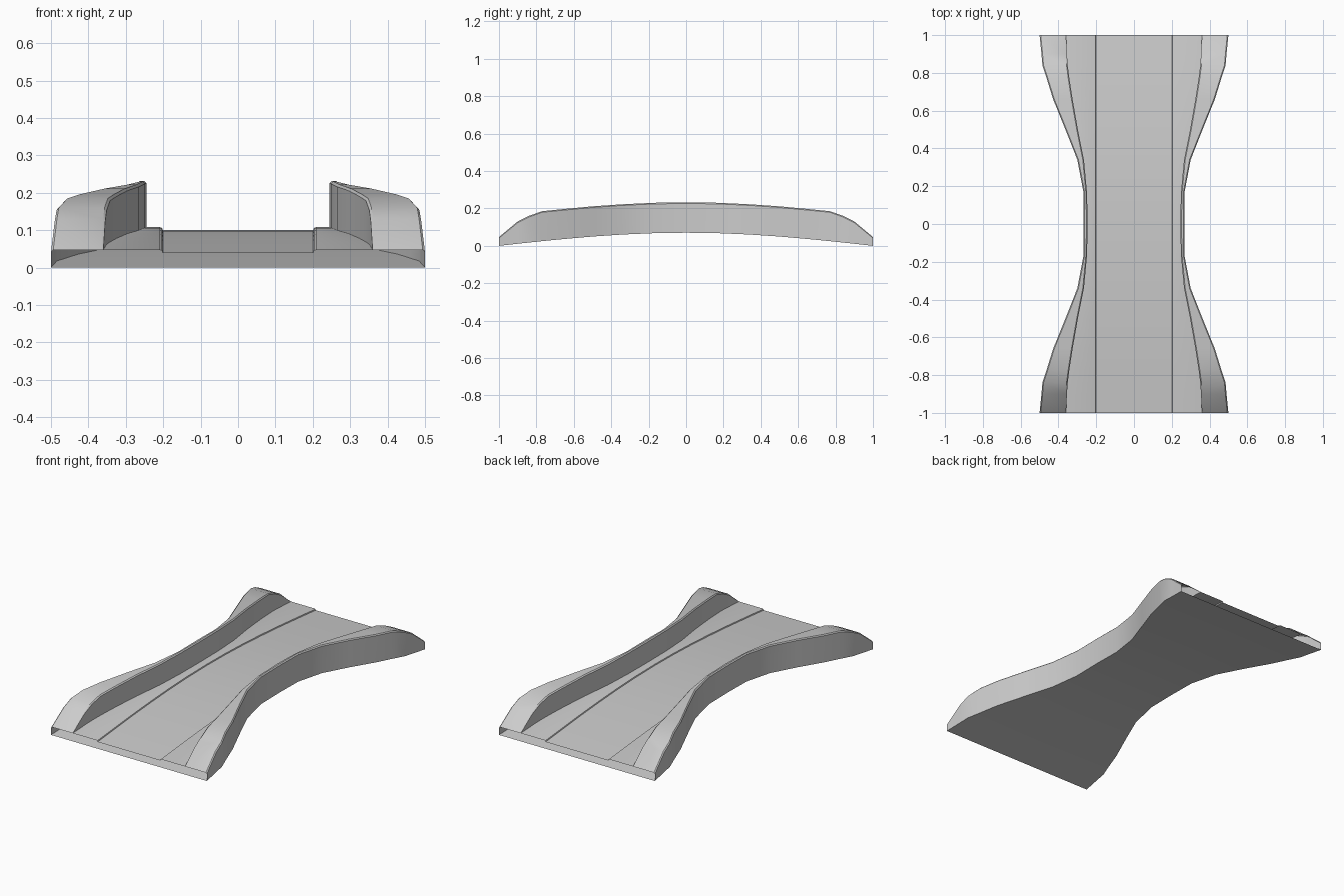
import bpy
from math import cos, pi

if "Cube" in bpy.data.objects:
    bpy.data.objects.remove(bpy.data.objects["Cube"])

# Half-length stations: y, outer half-width, inner wall half-width, parapet top
HALF = [
    (0.00, 0.268, 0.245, 0.232),
    (0.17, 0.268, 0.249, 0.230),
    (0.34, 0.300, 0.265, 0.222),
    (0.50, 0.363, 0.297, 0.211),
    (0.66, 0.428, 0.325, 0.196),
    (0.77, 0.462, 0.342, 0.185),
    (0.84, 0.485, 0.351, 0.160),
    (0.90, 0.490, 0.355, 0.130),
    (1.00, 0.500, 0.360, 0.047),
]
STATIONS = [(-s[0],) + s[1:] for s in HALF[:0:-1]] + HALF


def arch(y, end, rise):
    return end + rise * cos(pi * y / 2)


def loft(name, profile):
    """Sweep a half cross-section through all stations and mirror it in x."""
    rings = [[(x, s[0], z) for x, z in profile(*s)] for s in STATIONS]
    n = len(rings[0])
    verts = [v for r in rings for v in r]
    faces = [(j * n + i, j * n + i + 1, (j + 1) * n + i + 1, (j + 1) * n + i)
             for j in range(len(rings) - 1) for i in range(n - 1)]
    mesh = bpy.data.meshes.new(name)
    mesh.from_pydata(verts, [], faces)
    obj = bpy.data.objects.new(name, mesh)
    bpy.context.collection.objects.link(obj)
    mirror = obj.modifiers.new("Mirror", "MIRROR")
    mirror.merge_threshold = 0.0005
    bpy.ops.object.select_all(action="DESELECT")
    obj.select_set(True)
    bpy.context.view_layer.objects.active = obj
    bpy.ops.object.shade_smooth_by_angle(angle=0.5)
    return obj


# Roadway with bevelled kerb and side walk
def deck(y, outer, inner, top):
    z = arch(y, 0.039, 0.061)
    return [(0, z), (0.201, z), (0.203, z + 0.006), (0.209, z + 0.008), (inner, z + 0.008)]


# Parapet: inner wall, bevelled top, outer wall down to the underside
def parapet(y, outer, inner, top):
    b = 0.006
    walk = arch(y, 0.039, 0.061) + 0.008
    low = max(walk, top - b)
    return [(inner, walk), (inner, low), (inner + b, top), (outer - b, top),
            (outer, max(0.038, top - b)), (outer, arch(y, 0, 0.07))]


# Arched underside
def underside(y, outer, inner, top):
    z = arch(y, 0, 0.07)
    return [(outer, z), (0, z)]


loft("bridge_deck", deck)
loft("parapet_walls", parapet)
loft("bridge_underside", underside)
